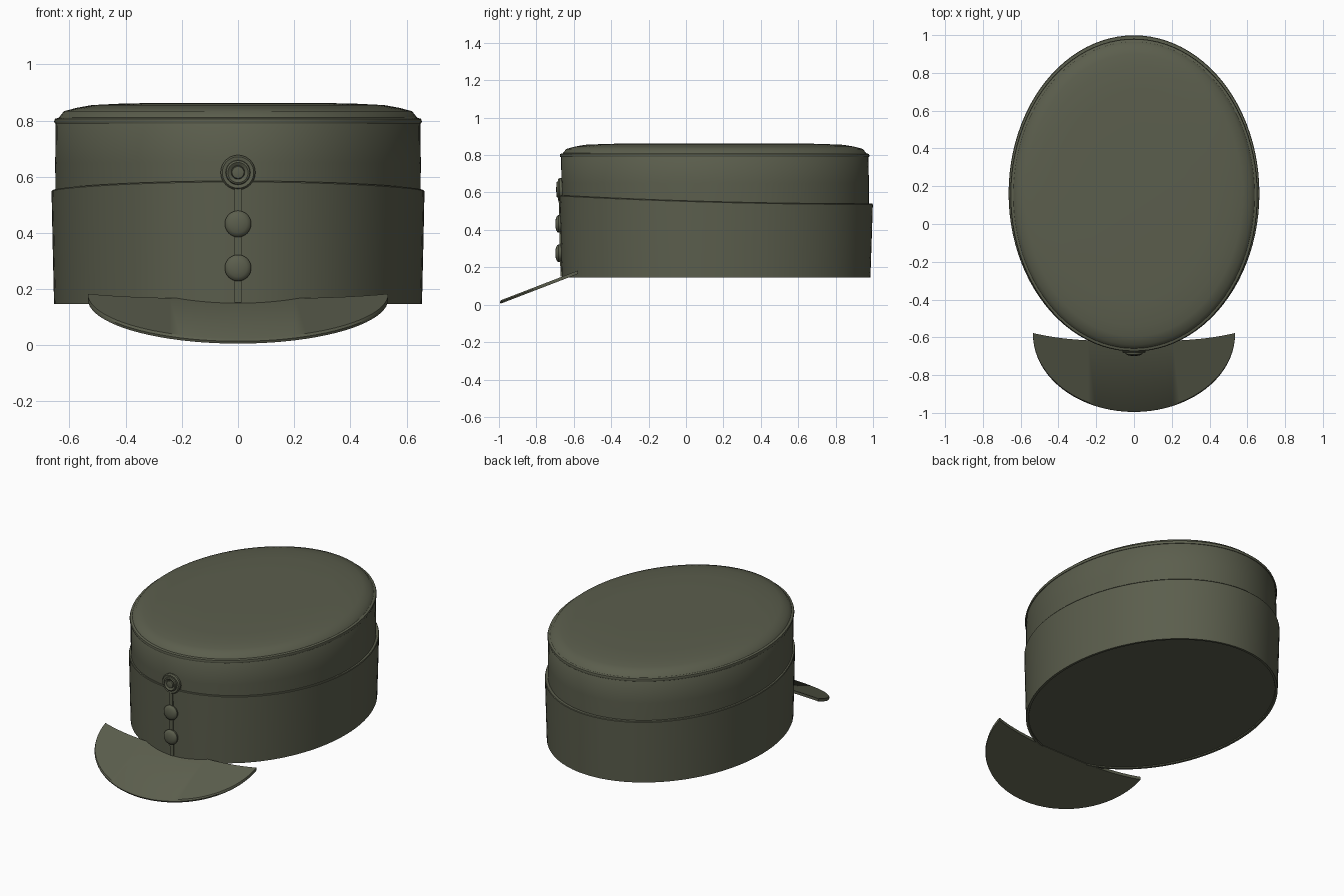
import bpy, bmesh, math
from mathutils import Vector

if "Cube" in bpy.data.objects:
    bpy.data.objects.remove(bpy.data.objects["Cube"])

olive = bpy.data.materials.new("olive_drab_cloth")
olive.diffuse_color = (0.105, 0.112, 0.074, 1)
olive.use_nodes = True
olive.node_tree.nodes["Principled BSDF"].inputs["Base Color"].default_value = olive.diffuse_color


def finish(bm, name, angle=35):
    """Turn a bmesh into a smooth-shaded object."""
    bmesh.ops.recalc_face_normals(bm, faces=bm.faces[:])
    me = bpy.data.meshes.new(name)
    bm.to_mesh(me)
    bm.free()
    me.materials.append(olive)
    ob = bpy.data.objects.new(name, me)
    bpy.context.collection.objects.link(ob)
    bpy.ops.object.select_all(action='DESELECT')
    ob.select_set(True)
    bpy.context.view_layer.objects.active = ob
    bpy.ops.object.shade_smooth_by_angle(angle=math.radians(angle))
    return ob


def loft(name, rings, point, n, cap_first=False, cap_last=False, angle=35):
    """Bridge closed rings; point(ring, angle) gives each position."""
    bm = bmesh.new()
    loops = [[bm.verts.new(point(r, 2 * math.pi * i / n)) for i in range(n)] for r in rings]
    for a, b in zip(loops, loops[1:]):
        for i in range(n):
            j = (i + 1) % n
            bm.faces.new((a[i], a[j], b[j], b[i]))
    if cap_first:
        bm.faces.new(loops[0])
    if cap_last:
        bm.faces.new(loops[-1])
    return finish(bm, name, angle)


def oval(r, a):
    """Ring = (half width, y front, y back, z, rise towards the front)."""
    rx, y0, y1, z, rise = r
    s = math.sin(a)
    return Vector((rx * math.cos(a), (y0 + y1) / 2 + (y1 - y0) / 2 * s,
                   z + rise * ((1 - s) / 2) ** 2))


# Wide lower band with a recessed underside and a sloping upper edge
loft("lower_band", [
    (0.638, -0.648, 0.970, 0.152, 0),
    (0.640, -0.650, 0.972, 0.146, 0),
    (0.655, -0.664, 0.986, 0.146, 0),
    (0.660, -0.670, 0.993, 0.350, 0.02),
    (0.664, -0.675, 0.999, 0.536, 0.045),
    (0.661, -0.672, 0.996, 0.540, 0.045),
    (0.645, -0.660, 0.970, 0.540, 0.045)], oval, 96, cap_first=True)

# Upper crown wall and softly domed top
loft("crown", [
    (0.650, -0.664, 0.978, 0.50, 0.04),
    (0.651, -0.666, 0.978, 0.65, 0),
    (0.649, -0.668, 0.975, 0.795, 0),
    (0.640, -0.660, 0.966, 0.808, 0),
    (0.620, -0.640, 0.945, 0.833, 0),
    (0.575, -0.595, 0.900, 0.845, 0),
    (0.520, -0.540, 0.840, 0.855, 0),
    (0.420, -0.420, 0.720, 0.860, 0),
    (0.280, -0.230, 0.530, 0.863, 0)], oval, 96, cap_last=True, angle=50)

# Piping around the crown edge
loft("crown_piping", [
    (0.642, -0.660, 0.968, 0.788, 0),
    (0.652, -0.672, 0.978, 0.789, 0),
    (0.655, -0.675, 0.981, 0.797, 0),
    (0.652, -0.672, 0.978, 0.806, 0),
    (0.638, -0.658, 0.964, 0.810, 0)], oval, 96, angle=50)

# Sloping crescent visor
bm = bmesh.new()
N = 40


def slope(y, lift):
    return 0.004 + 0.385 * (y + 0.995) + lift


rows = []
for k in range(N + 1):
    a = math.pi * k / N
    x = -0.535 * math.cos(a)
    y_in = -0.62 + 0.043 * abs(x / 0.535) ** 3
    y_out = -0.583 - 0.412 * math.sin(a)
    rows.append([bm.verts.new((x, y, slope(y, h))) for y, h in
                 ((y_in, 0.018), (y_out + 0.006, 0.018), (y_out, 0.010),
                  (y_out + 0.004, 0.0), (y_in, 0.0))])
for p, q in zip(rows, rows[1:]):
    for i in range(5):
        j = (i + 1) % 5
        bm.faces.new((p[i], q[i], q[j], p[j]))
bm.faces.new(rows[0])
bm.faces.new(rows[-1])
finish(bm, "visor", 40)


def front_disc(name, z, profile, n=32):
    """Turn a (radius, y) profile about an axis pointing forward."""
    loft(name, profile, lambda r, a: Vector((r[0] * math.cos(a), r[1], z + r[0] * math.sin(a))),
         n, cap_first=True, cap_last=True)


# Round badge with raised rings
front_disc("badge", 0.615, [
    (0.061, -0.650), (0.062, -0.676), (0.056, -0.684), (0.044, -0.682),
    (0.042, -0.690), (0.036, -0.693), (0.027, -0.688), (0.024, -0.685),
    (0.021, -0.692), (0.012, -0.694)])

# Two domed buttons
for name, z in (("upper_button", 0.432), ("lower_button", 0.275)):
    front_disc(name, z, [
        (0.040, -0.660), (0.046, -0.675), (0.047, -0.682), (0.043, -0.689),
        (0.032, -0.695), (0.017, -0.698), (0.006, -0.699)])

# Narrow vertical strip behind the buttons
bm = bmesh.new()
bmesh.ops.create_cube(bm, size=1)
for v in bm.verts:
    top = v.co.z > 0
    v.co = Vector((0.025 * v.co.x,
                   (-0.681 if top else -0.671) if v.co.y < 0 else -0.655,
                   0.575 if top else 0.152))
finish(bm, "button_strip")
